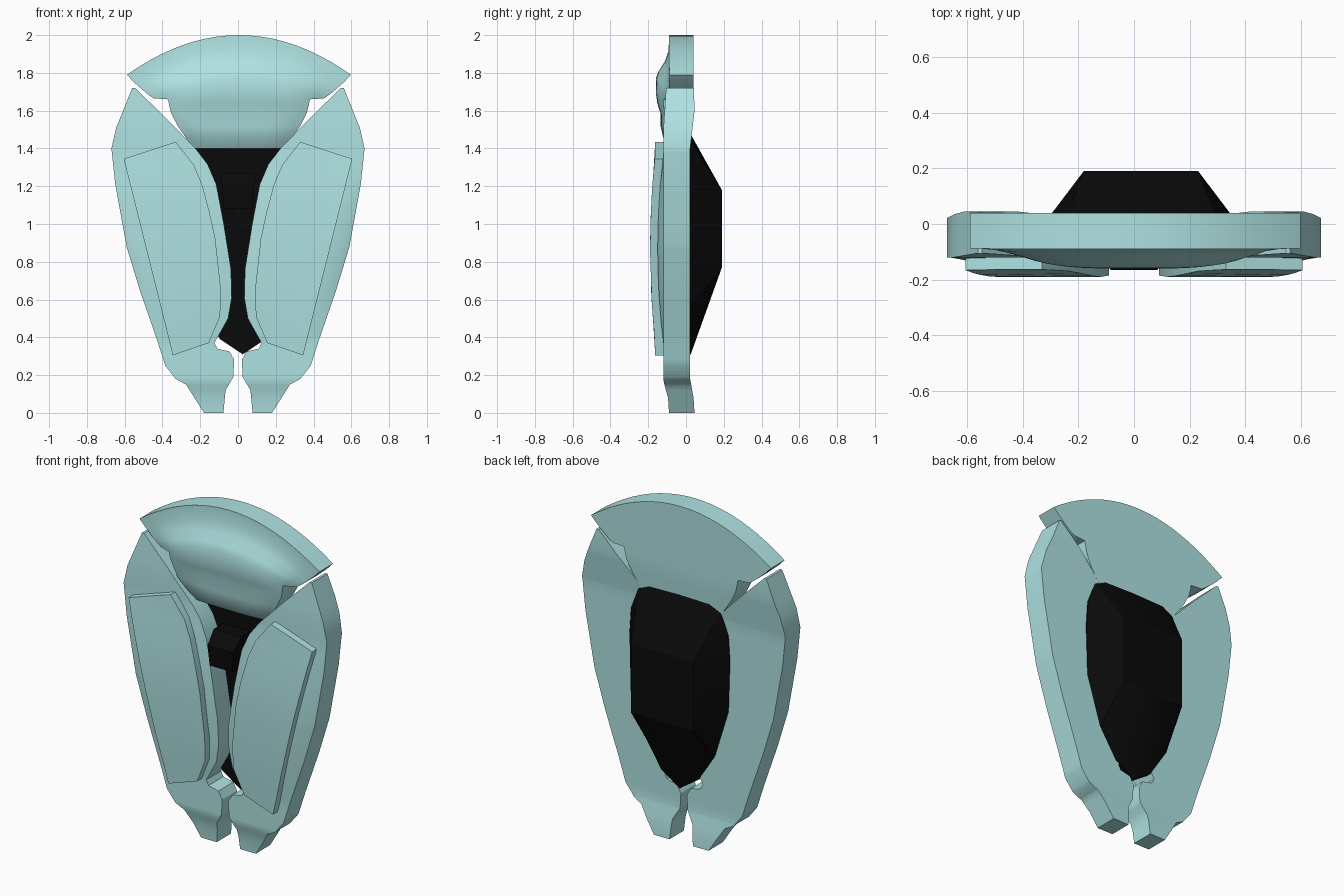
import bpy, bmesh, math

if "Cube" in bpy.data.objects:
    bpy.data.objects.remove(bpy.data.objects["Cube"])


def material(name, rgb):
    m = bpy.data.materials.new(name)
    m.diffuse_color = (*rgb, 1)
    m.use_nodes = True
    m.node_tree.nodes["Principled BSDF"].inputs["Base Color"].default_value = m.diffuse_color
    return m


TEAL = material("pale_teal", (0.43, 0.76, 0.76))
BLACK = material("black", (0.003, 0.003, 0.003))


def lerp(a, b, t):
    return a + (b - a) * t


def sample(table, z):
    """Piecewise linear lookup in a list of (z, value), z rising."""
    for (z0, v0), (z1, v1) in zip(table, table[1:]):
        if z <= z1:
            return lerp(v0, v1, max(0, (z - z0) / (z1 - z0)))
    return table[-1][1]


def finish(name, bm, mat, angle=30, mirror=False):
    bmesh.ops.recalc_face_normals(bm, faces=bm.faces)
    me = bpy.data.meshes.new(name)
    bm.to_mesh(me)
    bm.free()
    me.materials.append(mat)
    ob = bpy.data.objects.new(name, me)
    bpy.context.collection.objects.link(ob)
    bpy.ops.object.select_all(action='DESELECT')
    ob.select_set(True)
    bpy.context.view_layer.objects.active = ob
    bpy.ops.object.shade_smooth_by_angle(angle=math.radians(angle))
    if mirror:
        mod = ob.modifiers.new("mirror", 'MIRROR')
        mod.use_mirror_merge = False
    return ob


def slab(name, rows, mat, **kw):
    """Closed plate from a grid of (x, z, front_y, back_y)."""
    bm = bmesh.new()
    front = [[bm.verts.new((x, f, z)) for x, z, f, b in r] for r in rows]
    back = [[bm.verts.new((x, b, z)) for x, z, f, b in r] for r in rows]
    for g in (front, back):
        for r, q in zip(g, g[1:]):
            for i in range(len(r) - 1):
                bm.faces.new((r[i], r[i + 1], q[i + 1], q[i]))

    def rim(g):
        return (g[0] + [r[-1] for r in g[1:-1]] + g[-1][::-1]
                + [r[0] for r in g[-2:0:-1]])
    f, b = rim(front), rim(back)
    for i in range(len(f)):
        j = (i + 1) % len(f)
        bm.faces.new((f[i], f[j], b[j], b[i]))
    return finish(name, bm, mat, **kw)


def bump(z):
    return max(0, 1 - ((z - 0.87) / 0.5) ** 2)


# Side wings: inner and outer edge by height
inner = [(0, .077), (.12, .066), (.155, .045), (.19, .025), (.28, .02),
         (.325, .045), (.34, .11), (.37, .125), (.405, .105), (.5, .052),
         (.61, .033), (.76, .037), (1.0, .075), (1.21, .115), (1.315, .16),
         (1.4, .225), (1.565, .385), (1.72, .545)]
outer = [(0, .18), (.15, .275), (.18, .33), (.25, .385), (.39, .43),
         (.65, .52), (.88, .59), (1.21, .65), (1.4, .67), (1.51, .645),
         (1.72, .56)]
wing_front = [(0, -.09), (.08, -.095), (.17, -.12), (1.5, -.12), (1.72, -.105)]
wing_back = [(0, .045), (.08, .04), (.19, .02), (1.38, .02), (1.6, .045),
             (1.72, .042)]
rows = []
heights = {p[0] for p in inner + outer + wing_back} | {.87, 1.1}
for z in sorted(heights):
    a, b = sample(inner, z), sample(outer, z)
    f, k = sample(wing_front, z), sample(wing_back, z)
    rows.append([(lerp(a, b, t), z, f - .03 * w * bump(z), k)
                 for t, w in ((0, .7), (.2, 1), (.5, 1), (.85, 1), (1, 0))])
slab("side_wing", rows, TEAL, mirror=True)

# Raised panels on the wings
edge = [(.33, 1.435), (.235, 1.315), (.19, 1.21), (.15, 1.06), (.12, .92),
        (.09, .65), (.095, .51), (.155, .37)]
rows = []
for x, z in edge:
    t = (1.435 - z) / (1.435 - .37)
    x1, z1 = lerp(.605, .345, t), lerp(1.345, .305, t)
    rows.append([(lerp(x, x1, u), lerp(z, z1, u),
                  -.163 - .027 * bump(lerp(z, z1, u)), -.1)
                 for u in (0, .5, 1)])
slab("wing_panel", rows, TEAL, mirror=True)

# Arched crest: half width, centre height, drop at the ends, centre and end depth
profile = [(.593, 2.0, .21, -.09, -.088), (.555, 1.92, .17, -.092, -.088),
           (.515, 1.86, .145, -.112, -.09), (.48, 1.81, .125, -.145, -.092),
           (.45, 1.775, .11, -.158, -.095), (.375, 1.70, .04, -.16, -.12),
           (.37, 1.64, .01, -.152, -.12), (.358, 1.585, 0, -.135, -.11),
           (.325, 1.52, 0, -.135, -.11), (.28, 1.455, 0, -.12, -.09),
           (.235, 1.40, 0, -.085, -.07)]
N = 20
rows = []
for w, z, drop, yc, ye in profile:
    back = .04 if z > 1.6 else lerp(.025, .04, (z - 1.4) / .2)
    rows.append([(w * u + .005, z - drop * u * u, lerp(yc, ye, u ** 4), back)
                 for u in (2 * i / N - 1 for i in range(N + 1))])
slab("crest", rows, TEAL, angle=40)

# Black core: faceted dome behind the gap
half = [(.2, 1.47), (.27, 1.43), (.32, 1.3), (.33, 1.15), (.32, .85),
        (.23, .56), (.12, .39)]
outline = ([(0, 1.475)] + half + [(0, .31)]
           + [(-x, z) for x, z in reversed(half)])
bm = bmesh.new()
rings = []
for y, top in ((-.01, 0), (.025, 0), (.19, 1)):
    ring = []
    for x, z in outline:
        if top:
            x, z = max(-.205, min(.205, x * .95)), max(.77, min(1.18, z))
        ring.append(bm.verts.new((x + .025, y, z)))
    rings.append(ring)
for r, q in zip(rings, rings[1:]):
    for i in range(len(r)):
        j = (i + 1) % len(r)
        bm.faces.new((r[i], r[j], q[j], q[i]))
bm.faces.new(rings[0])
bm.faces.new(rings[-1])
bmesh.ops.remove_doubles(bm, verts=bm.verts, dist=.0005)
finish("core", bm, BLACK, angle=20)

# Small block on the front of the core
slab("core_block", [[(-.075, 1.08, -.16, 0), (.075, 1.08, -.16, 0)],
                    [(-.085, 1.2, -.165, 0), (.085, 1.2, -.165, 0)],
                    [(-.09, 1.27, -.1, 0), (.09, 1.27, -.1, 0)]], BLACK)
